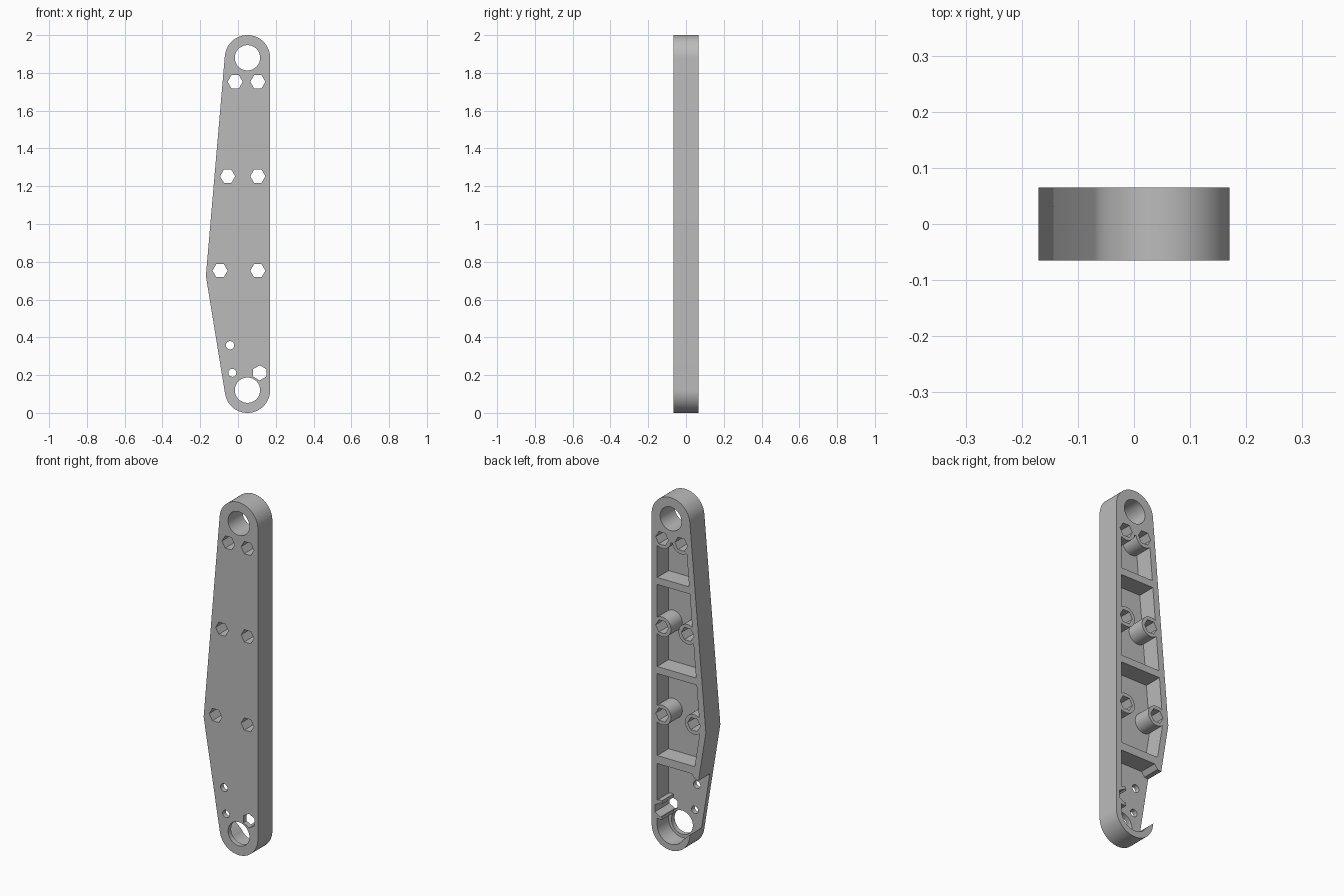
import bpy, bmesh, math
from mathutils import Vector

cube = bpy.data.objects.get("Cube")
if cube:
    bpy.data.objects.remove(cube, do_unlink=True)

BACK, FRONT, FLOOR = 0.065, -0.065, -0.037
AXIS_X, LOW_Z, HIGH_Z = 0.05, 0.12, 1.88


def arc(x, z, r, start, end, n):
    """Points along an arc in the XZ plane, angles in degrees."""
    steps = [math.radians(start + (end - start) * i / n) for i in range(n + 1)]
    return [(x + r * math.cos(a), z + r * math.sin(a)) for a in steps]


def ring(x, z, r, n=48, turn=0):
    return arc(x, z, r, turn, turn + 360, n)[:-1]


def prisms(name, profiles, y0, y1):
    """One object holding each XZ profile extruded from y0 to y1."""
    bm = bmesh.new()
    for pts in profiles:
        face = bm.faces.new([bm.verts.new((x, y0, z)) for x, z in pts])
        new = bmesh.ops.extrude_face_region(bm, geom=[face])["geom"]
        verts = [v for v in new if isinstance(v, bmesh.types.BMVert)]
        bmesh.ops.translate(bm, verts=verts, vec=(0, y1 - y0, 0))
    bmesh.ops.recalc_face_normals(bm, faces=bm.faces)
    mesh = bpy.data.meshes.new(name)
    bm.to_mesh(mesh)
    bm.free()
    obj = bpy.data.objects.new(name, mesh)
    bpy.context.collection.objects.link(obj)
    return obj


def cut(target, cutter):
    """Subtract the cutter from the target and remove it."""
    cutter.hide_render = True
    mod = target.modifiers.new("cut", "BOOLEAN")
    mod.operation, mod.solver, mod.object = "DIFFERENCE", "EXACT", cutter
    bpy.context.view_layer.objects.active = target
    bpy.ops.object.modifier_apply(modifier=mod.name)
    bpy.data.objects.remove(cutter, do_unlink=True)


def tangent_angle(z, r, knee, side):
    d = Vector(knee) - Vector((AXIS_X, z))
    phi = math.degrees(math.atan2(d.y, d.x)) % 360
    return phi + side * math.degrees(math.acos(r / d.length))


def outline(r, knee):
    """Two round ends joined by a straight edge and a bent edge."""
    top = arc(AXIS_X, HIGH_Z, r, 0, tangent_angle(HIGH_Z, r, knee, -1), 40)
    low = arc(AXIS_X, LOW_Z, r, tangent_angle(LOW_Z, r, knee, 1), 360, 40)
    return top, knee, low


# Arm body
top, knee, low = outline(0.12, (-0.17, 0.725))
arm = prisms("lever_arm", [top + [knee] + low], FRONT, BACK)

# Pockets between the cross ribs, following the inner side of the rim
in_top, in_knee, in_low = outline(0.085, (-0.134, 0.725))


def inner_edge(z):
    a, b = (in_top[-1], in_knee) if z > in_knee[1] else (in_knee, in_low[0])
    return (a[0] + (b[0] - a[0]) * (z - a[1]) / (b[1] - a[1]), z)


right = AXIS_X + 0.085
pockets = []
for z0, z1 in ((0.515, 0.98), (1.02, 1.485), (1.525, 1.745)):
    bend = [in_knee] if z0 < in_knee[1] < z1 else []
    pockets.append([(right, z0), (right, z1), inner_edge(z1)] + bend + [inner_edge(z0)])

# Lower recess, open on the bent side
pockets.append([(right, 0.47)] + arc(AXIS_X, LOW_Z, 0.085, 0, -150, 30)
               + [(-0.2, 0.24), (-0.2, 0.43), (-0.1, 0.445), (-0.08, 0.47)])
pocket_cutter = prisms("pocket_cutter", pockets, FLOOR, BACK + 0.05)

# Bosses left standing around the hexagonal holes
hexes = [(x, z) for z, left in ((1.753, -0.015), (1.253, -0.055), (0.753, -0.095))
         for x in (left, 0.105)]
bosses = [ring(x, z, 0.056) for x, z in hexes]
bosses.append(arc(0.115, 0.212, 0.055, -100, 100, 24))
cut(pocket_cutter, prisms("boss_cutter", bosses, FLOOR - 0.05, BACK + 0.1))
cut(arm, pocket_cutter)

# Through holes: hexagons, pivots and two small pins
holes = [ring(x, z, 0.04, 6) for x, z in hexes]
holes.append(ring(0.115, 0.212, 0.04, 6, 30))
holes += [ring(AXIS_X, z, 0.067, 64) for z in (LOW_Z, HIGH_Z)]
holes += [ring(-0.042, 0.358, 0.022, 24), ring(-0.03, 0.212, 0.021, 24)]
cut(arm, prisms("hole_cutter", holes, FRONT - 0.05, BACK + 0.05))

# Plain grey finish
grey = bpy.data.materials.new("plain_grey")
grey.use_nodes = True
colour = (0.5, 0.5, 0.5, 1)
grey.diffuse_color = colour
grey.node_tree.nodes["Principled BSDF"].inputs["Base Color"].default_value = colour
arm.data.materials.clear()
arm.data.materials.append(grey)

bpy.ops.object.select_all(action="DESELECT")
arm.select_set(True)
bpy.context.view_layer.objects.active = arm
bpy.ops.object.shade_smooth_by_angle(angle=math.radians(30))
